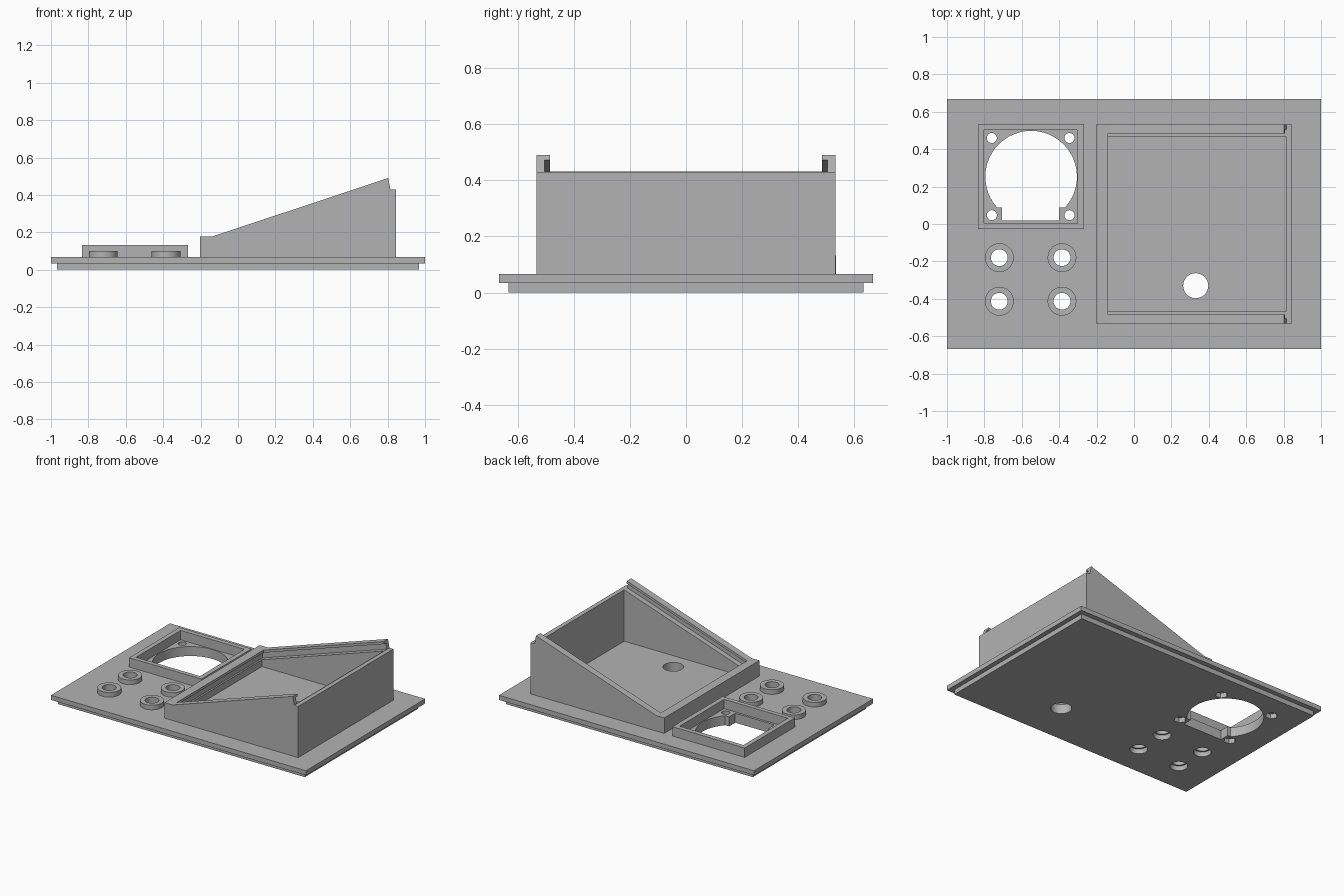
import bpy
import bmesh
from math import sin, cos, pi, radians
from mathutils import Vector

cube = bpy.data.objects.get("Cube")
if cube:
    bpy.data.objects.remove(cube, do_unlink=True)

grey = bpy.data.materials.new("plain_grey")
grey.use_nodes = True
colour = (0.45, 0.45, 0.45, 1)
grey.diffuse_color = colour
grey.node_tree.nodes["Principled BSDF"].inputs["Base Color"].default_value = colour


def prism(name, outline, lo, hi, axis="z"):
    """Extrude an outline along z (outline in x, y) or along y (outline in x, z)."""
    place = (lambda a, b: (a, b, lo)) if axis == "z" else (lambda a, b: (a, lo, b))
    bm = bmesh.new()
    face = bm.faces.new([bm.verts.new(place(*p)) for p in outline])
    new = bmesh.ops.extrude_face_region(bm, geom=[face])["geom"]
    step = Vector((0, 0, hi - lo)) if axis == "z" else Vector((0, hi - lo, 0))
    bmesh.ops.translate(bm, vec=step, verts=[v for v in new if isinstance(v, bmesh.types.BMVert)])
    bmesh.ops.recalc_face_normals(bm, faces=bm.faces)
    mesh = bpy.data.meshes.new(name)
    bm.to_mesh(mesh)
    bm.free()
    mesh.materials.append(grey)
    obj = bpy.data.objects.new(name, mesh)
    bpy.context.collection.objects.link(obj)
    return obj


def rect(x0, x1, y0, y1):
    return [(x0, y0), (x1, y0), (x1, y1), (x0, y1)]


def circle(x, y, r, n=32):
    return [(x + r * cos(2 * pi * i / n), y + r * sin(2 * pi * i / n)) for i in range(n)]


def cut(obj, cutters):
    """Subtract the cutters, bake the result and delete them."""
    for c in cutters:
        c.hide_render = True
        mod = obj.modifiers.new("cut", "BOOLEAN")
        mod.operation = "DIFFERENCE"
        mod.solver = "EXACT"
        mod.object = c
    bpy.context.view_layer.update()
    mesh = bpy.data.meshes.new_from_object(obj.evaluated_get(bpy.context.evaluated_depsgraph_get()))
    obj.modifiers.clear()
    obj.data = mesh
    for c in cutters:
        bpy.data.objects.remove(c, do_unlink=True)


def soften(obj):
    bpy.ops.object.select_all(action="DESELECT")
    obj.select_set(True)
    bpy.context.view_layer.objects.active = obj
    bpy.ops.object.shade_smooth_by_angle(angle=radians(30))


STEP, TOP = 0.034, 0.067
buttons = [(x, y) for x in (-0.72, -0.385) for y in (-0.18, -0.413)]
screws = [(x, y) for x in (-0.76, -0.345) for y in (0.047, 0.46)]

# Fan opening: a round hole with a squared slot at its lower end
a0, a1 = radians(-42.3), radians(222.3)
arc = [a0 + (a1 - a0) * i / 36 for i in range(37)]
fan_hole = [(-0.55 + 0.245 * cos(a), 0.253 + 0.245 * sin(a)) for a in arc]
fan_hole += [(-0.707, 0.088), (-0.707, 0.02), (-0.40, 0.02), (-0.40, 0.088)]


def plate(name, outline, lo, hi, button_r, screw_r, screw_sides):
    """Slab pierced by the fan, screw, button and cable holes."""
    holes = [fan_hole, circle(0.33, -0.33, 0.067)]
    holes += [circle(x, y, button_r) for x, y in buttons]
    holes += [circle(x, y, screw_r, screw_sides) for x, y in screws]
    slab = prism(name, outline, lo, hi)
    cut(slab, [prism("cutter", h, -0.1, 0.2) for h in holes])
    soften(slab)


# Stepped base: the lower slab has wider button bores and hexagonal nut pockets
plate("lower_plate", rect(-0.967, 0.967, -0.633, 0.633), 0, STEP, 0.057, 0.04, 6)
plate("top_plate", rect(-1, 1, -0.667, 0.667), STEP, TOP, 0.045, 0.027, 24)

# Button collars
for i, (x, y) in enumerate(buttons):
    collar = prism(f"button_collar_{i + 1}", circle(x, y, 0.077), TOP, 0.1)
    cut(collar, [prism("cutter", circle(x, y, 0.045), 0, 0.2)])
    soften(collar)

# Fan frame
frame = prism("fan_frame", rect(-0.835, -0.268, -0.027, 0.535), TOP, 0.133)
cut(frame, [prism("cutter", rect(-0.802, -0.301, 0.004, 0.502), 0, 0.2)])

# Sloped panel housing
housing = prism("panel_housing", [(-0.203, TOP), (-0.203, 0.177), (-0.14, 0.177), (0.803, 0.49),
                                  (0.815, 0.43), (0.845, 0.43), (0.845, TOP)], -0.533, 0.533, "y")


def slope(x, drop):
    return (x, 0.177 + 0.332 * (x + 0.14) - drop)


def sloped_cutter(x0, low, high, half):
    outline = [slope(x0, low), slope(0.9, low), slope(0.9, high), slope(x0, high)]
    return prism("cutter", outline, -half, half, "y")


cavity = prism("cutter", rect(-0.14, 0.812, -0.468, 0.468), 0, 0.8)
opening = sloped_cutter(-0.14, 0.062, -0.2, 0.484)
groove = sloped_cutter(-0.16, 0.062, 0.018, 0.505)
cut(housing, [cavity, opening, groove])
